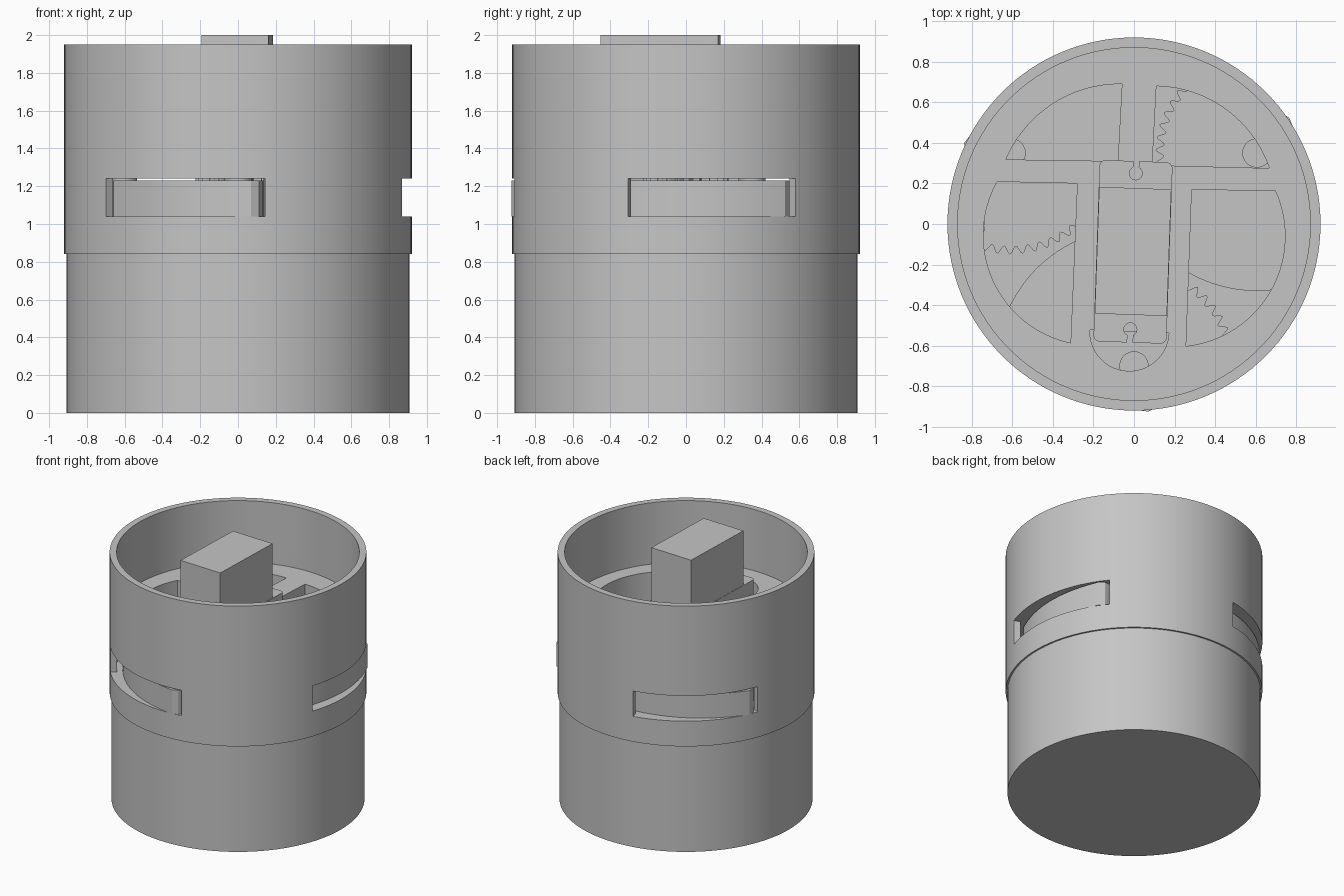
import bpy, bmesh, math
from mathutils import Matrix

if "Cube" in bpy.data.objects:
    bpy.data.objects.remove(bpy.data.objects["Cube"], do_unlink=True)

grey = bpy.data.materials.new("plain grey")
grey.use_nodes = True
grey.diffuse_color = (0.56, 0.56, 0.56, 1)
grey.node_tree.nodes["Principled BSDF"].inputs["Base Color"].default_value = grey.diffuse_color


def arc(cx, cy, r, a0, a1, n=32):
    """Points along an arc, angles in degrees."""
    step = math.radians(a1 - a0) / n
    return [(cx + r * math.cos(math.radians(a0) + i * step),
             cy + r * math.sin(math.radians(a0) + i * step)) for i in range(n + 1)]


def circle(r, cx=0, cy=0, n=128):
    return arc(cx, cy, r, 0, 360, n)[:-1]


def gear_arc(cx, cy, r, depth, a0, a1, teeth, per=8):
    """Arc with a wavy toothed edge."""
    pts = []
    for i in range(teeth * per):
        t = i / (teeth * per)
        a = math.radians(a0 + (a1 - a0) * t)
        rr = r + depth * math.sin(2 * math.pi * teeth * t)
        pts.append((cx + rr * math.cos(a), cy + rr * math.sin(a)))
    return pts


def prism(name, pts, z0, z1, turn=0):
    """Extrude an outline between two heights, turned about the axis."""
    bm = bmesh.new()
    face = bm.faces.new([bm.verts.new((x, y, z0)) for x, y in pts])
    top = bmesh.ops.extrude_face_region(bm, geom=[face])["geom"]
    bmesh.ops.translate(bm, vec=(0, 0, z1 - z0),
                        verts=[v for v in top if isinstance(v, bmesh.types.BMVert)])
    bmesh.ops.transform(bm, matrix=Matrix.Rotation(math.radians(turn), 4, 'Z'), verts=bm.verts)
    bmesh.ops.recalc_face_normals(bm, faces=bm.faces)
    mesh = bpy.data.meshes.new(name)
    bm.to_mesh(mesh)
    bm.free()
    mesh.materials.append(grey)
    obj = bpy.data.objects.new(name, mesh)
    bpy.context.scene.collection.objects.link(obj)
    return obj


def cut(obj, pts, z0, z1, turn=0):
    """Remove a prism from an object."""
    cutter = prism("cutter", pts, z0, z1, turn)
    cutter.hide_render = True
    mod = obj.modifiers.new("cut", 'BOOLEAN')
    mod.operation, mod.solver, mod.object = 'DIFFERENCE', 'EXACT', cutter
    bpy.context.view_layer.objects.active = obj
    bpy.ops.object.modifier_apply(modifier=mod.name)
    bpy.data.objects.remove(cutter, do_unlink=True)


parts = []

# Lower body and the floor under the mechanism
parts.append(prism("lower_body", circle(0.907), 0, 0.842))
parts.append(prism("mechanism_floor", circle(0.872), 0.8, 1.04))

# Outer ring with three latch slots
ring = prism("outer_ring", circle(0.92), 0.84, 1.95)
cut(ring, circle(0.87), 0.7, 2.1)
slot = arc(0, 0, 1.05, -139.5, -81) + arc(0, 0, 0.75, -81, -139.5)
for k in range(3):
    cut(ring, slot, 1.04, 1.24, 120 * k)
parts.append(ring)

# Cover plate with four windows and a front pocket
plate = prism("cover_plate", circle(0.872), 1.24, 1.465)
windows = [
    arc(-0.07, 0.08, 0.61, 89, 157) + [(-0.08, 0.31)],
    arc(0.10, 0.08, 0.60, 19, 89) + [(0.09, 0.29)],
    arc(-0.20, -0.055, 0.543, 151, 258) + [(-0.28, 0.20)],
    arc(0.20, -0.06, 0.545, -84, 24) + [(0.285, 0.17)],
    arc(-0.023, -0.53, 0.195, 178, 358),
]
for outline in windows:
    cut(plate, outline, 1.1, 1.6)
parts.append(plate)

# Swinging latches: curved outer edge, round end and toothed sector
p0, p1, p2 = (-0.66, -0.50), (-0.40, -0.87), (0.07, -0.925)
outer = []
for i in range(25):
    t = i / 24
    outer.append(tuple((1 - t) ** 2 * a + 2 * t * (1 - t) * b + t * t * c
                       for a, b, c in zip(p0, p1, p2)))
latch = (outer + [(0.11, -0.905), (0.13, -0.87), (0.14, -0.75)]
         + gear_arc(0, -0.70, 0.48, 0.02, 13, 100, 12)
         + arc(0, -0.70, 0.68, 102, 162))
for k, side in enumerate(("front", "left", "right")):
    parts.append(prism(side + "_latch", latch, 1.04, 1.23, 120 * k))
    parts.append(prism(side + "_pivot_pin", circle(0.072, 0, -0.70, 32), 1.04, 1.25, 120 * k))

# Drive gear in the middle
parts.append(prism("drive_gear", gear_arc(0, 0, 0.205, 0.02, 0, 360, 24), 1.04, 1.24))


def rounded(x0, x1, y0, y1, r):
    return (arc(x1 - r, y1 - r, r, 0, 90, 6) + arc(x0 + r, y1 - r, r, 90, 180, 6)
            + arc(x0 + r, y0 + r, r, 180, 270, 6) + arc(x1 - r, y0 + r, r, 270, 360, 6))


# Handle base with a keyhole notch at each end, and the tall grip
base = prism("handle_base", rounded(-0.18, 0.18, -0.585, 0.31, 0.03), 1.24, 1.57, -2)
for y, end, up in ((0.25, 0.35, 90), (-0.52, -0.62, -90)):
    keyhole = arc(0, y, 0.032, up + 25, up + 335, 20) + [(0.0135, end), (-0.0135, end)][::1 if up > 0 else -1]
    cut(base, keyhole, 1.1, 1.7, -2)
parts.append(base)
grip = [(-0.178, -0.448), (0.178, -0.448), (0.178, 0.177), (-0.178, 0.177)]
parts.append(prism("handle_grip", grip, 1.5, 2.0, -2))

# Smooth the round walls, keep edges crisp
bpy.ops.object.select_all(action='DESELECT')
for obj in parts:
    obj.select_set(True)
bpy.context.view_layer.objects.active = ring
bpy.ops.object.shade_smooth_by_angle(angle=math.radians(30))
